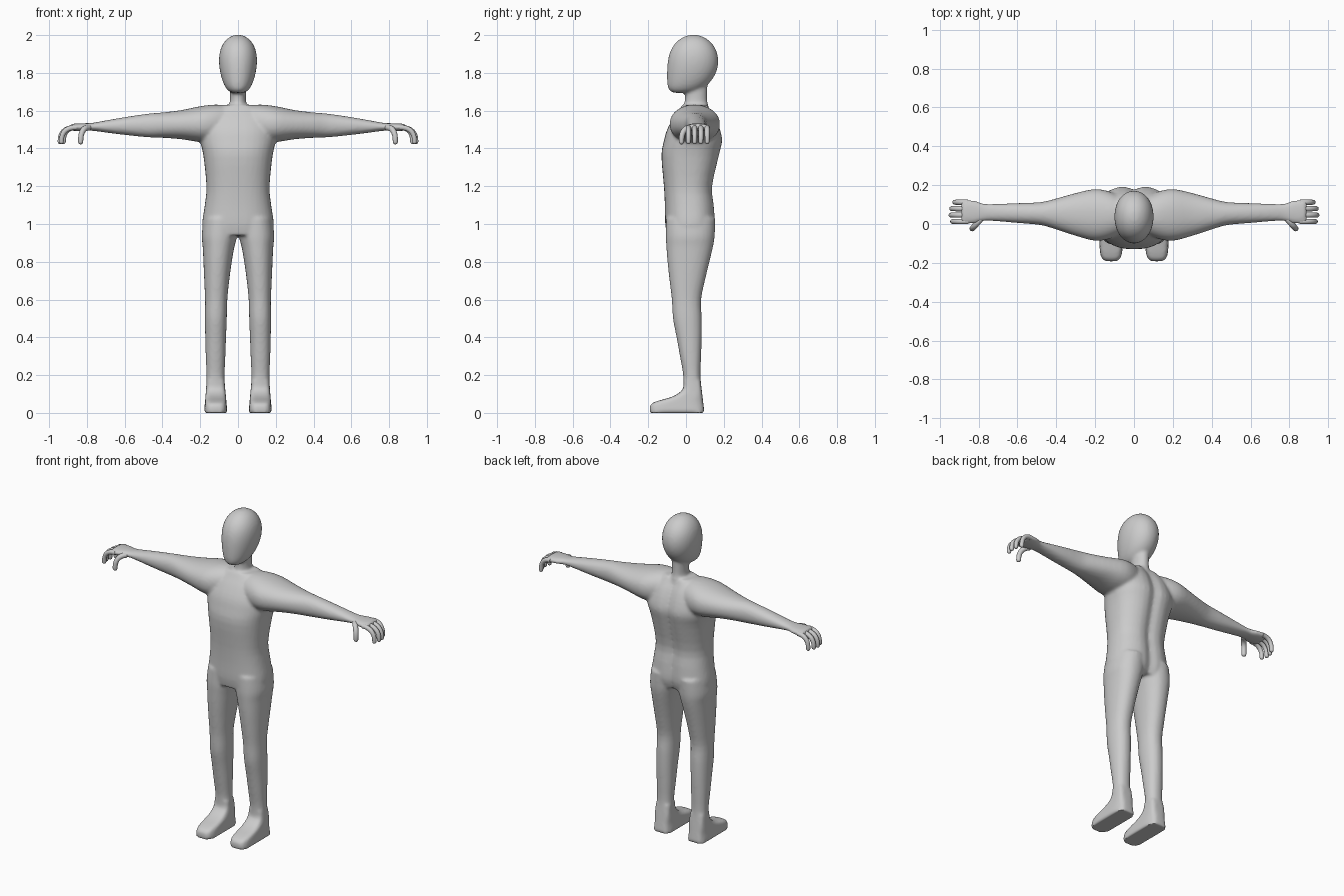
import bpy, bmesh, math
from mathutils import Vector

cube = bpy.data.objects.get("Cube")
if cube:
    bpy.data.objects.remove(cube, do_unlink=True)

# Plain grey skin
grey = bpy.data.materials.new("plain grey")
grey.use_nodes = True
colour = (.6, .6, .6, 1)
grey.diffuse_color = colour
grey.node_tree.nodes["Principled BSDF"].inputs["Base Color"].default_value = colour


def spline(rows, steps=3):
    """Smooth interpolation through rows of equal length."""
    smooth_rows = []
    last = len(rows) - 1
    for i in range(last):
        quad = rows[max(i - 1, 0)], rows[i], rows[i + 1], rows[min(i + 2, last)]
        for k in range(steps):
            t = k / steps
            smooth_rows.append([
                b + t / 2 * (c - a + t * (2 * a - 5 * b + 4 * c - d + t * (3 * (b - c) + d - a)))
                for a, b, c, d in zip(*quad)])
    smooth_rows.append(rows[-1])
    return smooth_rows


def skin(bm, loops):
    """Closed tube through loops of points."""
    rings = [[bm.verts.new(point) for point in loop] for loop in loops]
    for low, high in zip(rings, rings[1:]):
        for k in range(len(low)):
            bm.faces.new((low[k - 1], low[k], high[k], high[k - 1]))
    bm.faces.new(rings[0][::-1])
    bm.faces.new(rings[-1])


def circle(sides):
    angles = [math.tau * k / sides for k in range(sides)]
    return [(math.cos(angle), math.sin(angle)) for angle in angles]


def loft(bm, sections, place, power=2.2, groove=0):
    """Tube from sections of (station, centre u, half u, centre v, half v)."""
    loops = []
    for station, centre_u, half_u, centre_v, half_v in sections:
        loop = []
        for c, s in circle(36):
            u = centre_u + half_u * math.copysign(abs(c) ** (2 / power), c)
            v = centre_v + half_v * math.copysign(abs(s) ** (2 / power), s)
            if s > 0:
                v -= groove * math.exp(-(u / .035) ** 2)
            loop.append(place(station, u, v))
        loops.append(loop)
    skin(bm, loops)


def column(rows, centre=lambda z: 0):
    """Sections from rows of (height, half width, reach forward, reach back)."""
    return [(z, centre(z), width, (back - front) / 2, (back + front) / 2)
            for z, width, front, back in spline(rows)]


def upright(station, u, v):
    return (u, v, station)


def digit(bm, base, tip, radius, side, steps=10):
    """Finger that leaves the palm level and curls down to a round tip."""
    base, tip = [Vector((side * x, y, z)) for x, y, z in (base, tip)]
    path = []
    for k in range(steps + 1):
        bend = math.pi / 2 * k / steps
        drop = 1 - math.cos(bend) ** .8
        spot = base.lerp(tip, math.sin(bend) ** .8)
        spot.z = base.z + (tip.z - base.z) * drop
        path.append((spot, radius * (1 - drop / 8)))
    end, thickness = path[-1]
    for turn in (.4, .8, 1.2, 1.5):
        path.append((end - Vector((0, 0, thickness * math.sin(turn))), thickness * math.cos(turn)))
    across = (tip - base).cross(Vector((0, 0, 1))).normalized()
    loops = []
    for k, (spot, size) in enumerate(path):
        ahead = path[min(k + 1, len(path) - 1)][0] - path[max(k - 1, 0)][0]
        over = across.cross(ahead).normalized()
        loops.append([spot + size * (c * across + s * over) for c, s in circle(14)])
    skin(bm, loops)


def make_object(bm, name):
    bmesh.ops.recalc_face_normals(bm, faces=bm.faces[:])
    mesh = bpy.data.meshes.new(name)
    bm.to_mesh(mesh)
    bm.free()
    made = bpy.data.objects.new(name, mesh)
    bpy.context.collection.objects.link(made)
    bpy.context.view_layer.objects.active = made
    made.select_set(True)
    return made


flesh = bmesh.new()

# Torso, with a shallow groove along the spine
loft(flesh, column([
    (.94, .18, .1, .14), (1, .19, .11, .158), (1.1, .176, .112, .153), (1.2, .167, .117, .145),
    (1.36, .183, .13, .18), (1.44, .2, .117, .197), (1.5, .2, .1, .186),
    (1.56, .18, .068, .162), (1.6, .14, .04, .138), (1.63, .085, .02, .122),
]), upright, power=2.4, groove=.02)

# Neck
loft(flesh, column([(1.56, .07, .03, .13), (1.62, .052, .016, .12),
                    (1.66, .042, .006, .112), (1.76, .045, .01, .115)]), upright, power=2)

# Head: egg with the chin drawn forward
head = []
for k in range(1, 24):
    turn = math.pi * k / 24
    rise = (1 - math.cos(turn)) / 2
    swell = math.sin(turn) ** (.6 + .4 * rise)
    head.append((1.693 + .309 * rise, 0, swell * (.09 + .02 * rise),
                 .04 - .06 * (1 - rise) ** 4, swell * .134))
loft(flesh, head, upright, power=2.1)

for side, label in ((1, "left"), (-1, "right")):
    def leg_place(station, u, v):
        return (side * u, v, station)

    def arm_place(station, u, v):
        return (side * station, u, v)

    # Leg, leaning outward below the hip
    loft(flesh, column([
        (1.03, .092, .105, .155), (.94, .094, .107, .152), (.88, .084, .104, .143),
        (.8, .075, .098, .124), (.7, .066, .087, .1), (.6, .059, .075, .08),
        (.5, .058, .069, .083), (.4, .055, .05, .083), (.3, .052, .032, .08),
        (.2, .048, .015, .077), (.12, .051, .015, .083),
    ], lambda z: .119 - .027 * z ** 4), leg_place)

    # Foot: instep slopes down to a flat sole
    instep = [(.17, .012), (.13, .015), (.1, .045), (.08, .09), (.065, .145),
              (.05, .181), (.03, .192), (0, .192)]
    loft(flesh, column([(z, .062 - .09 * z, front, .098 - .12 * z) for z, front in instep],
                       lambda z: .118), leg_place, power=4)

    # Arm and palm: distance out, half depth, half height
    arm = [(.04, .085, .095), (.12, .12, .102), (.2, .133, .095), (.3, .11, .077),
           (.4, .08, .067), (.48, .059, .062), (.6, .051, .047), (.7, .045, .032),
           (.77, .044, .021), (.82, .059, .02), (.87, .063, .019), (.89, .06, .015)]
    loft(flesh, [(x, .042 + .024 * x, depth, 1.533 - .024 * x, height)
                 for x, depth, height in spline(arm)], arm_place)

    # Four curled fingers and a thumb
    digits = bmesh.new()
    for k in range(4):
        y = .013 + .033 * k
        reach = .943 - .006 * (k - 1.2) ** 2
        digit(digits, (.855, y, 1.511), (reach, y, 1.435), .0138, side)
    digit(digits, (.79, .025, 1.51), (.833, -.024, 1.435), .0155, side)
    make_object(digits, label + "_fingers").data.materials.append(grey)

# Fuse torso, head and limbs into one soft skin
body = make_object(flesh, "body")
remesh = body.modifiers.new("fuse", 'REMESH')
remesh.mode = 'VOXEL'
remesh.voxel_size = .009
soften = body.modifiers.new("soften", 'SMOOTH')
soften.factor = .5
soften.iterations = 5
for modifier_name in ("fuse", "soften"):
    bpy.ops.object.modifier_apply(modifier=modifier_name)
body.data.materials.clear()
body.data.materials.append(grey)

bpy.ops.object.shade_smooth_by_angle(angle=math.radians(50))
